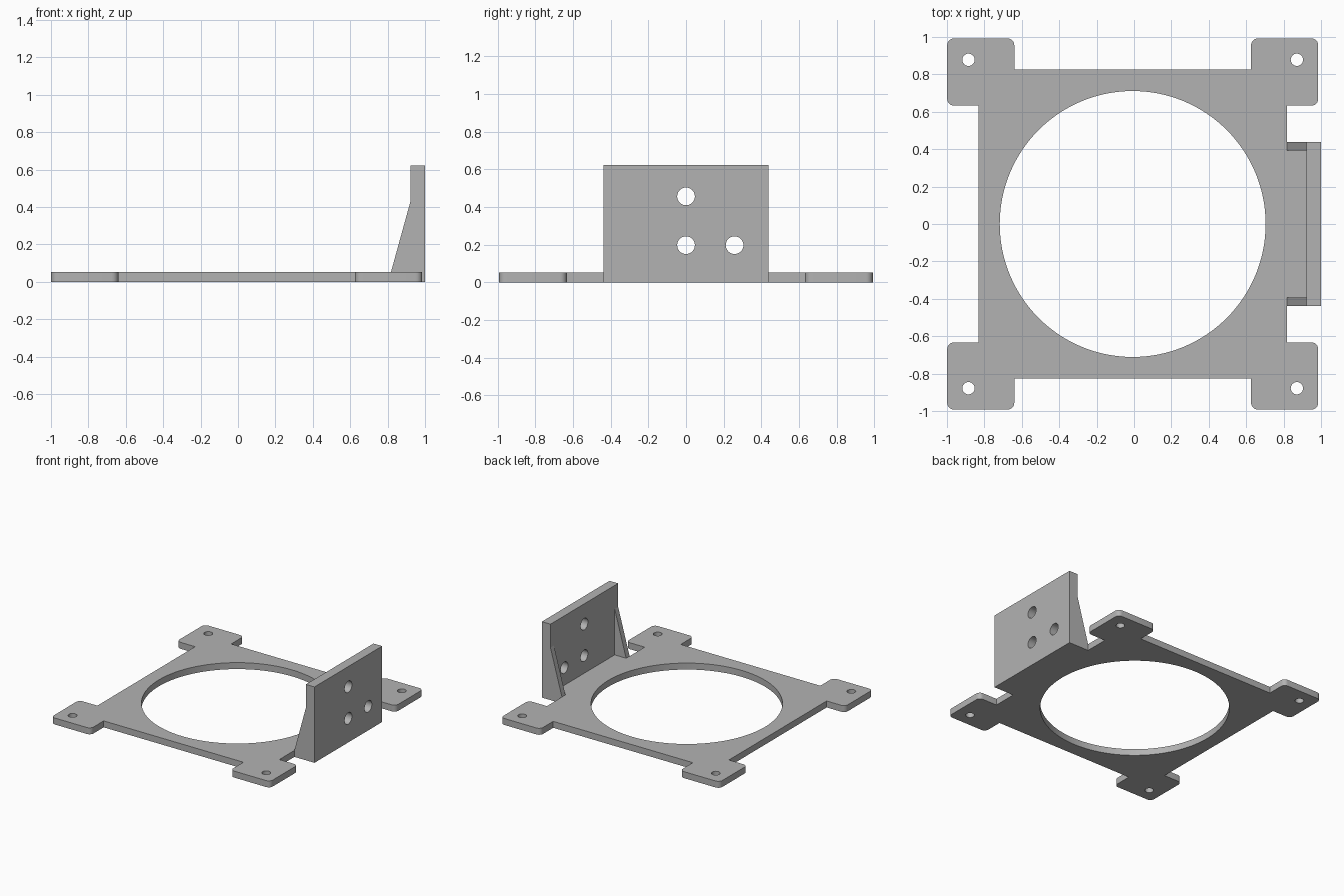
import bpy, bmesh
from math import sin, cos, pi, radians
from mathutils import Matrix, Vector

cube = bpy.data.objects.get("Cube")
if cube:
    bpy.data.objects.remove(cube, do_unlink=True)

grey = bpy.data.materials.new("plain grey")
grey.use_nodes = True
colour = (0.45, 0.45, 0.45, 1)
grey.diffuse_color = colour
grey.node_tree.nodes["Principled BSDF"].inputs["Base Color"].default_value = colour


def circle(x, y, radius, sides=32):
    return [(x + radius * cos(2 * pi * i / sides), y + radius * sin(2 * pi * i / sides))
            for i in range(sides)]


def rounded(before, corner, after, radius, steps=6):
    """Arc that replaces a right-angled corner."""
    c = Vector(corner)
    a = (Vector(before) - c).normalized() * radius
    b = (Vector(after) - c).normalized() * radius
    return [tuple(c + a * (1 - sin(t)) + b * (1 - cos(t)))
            for t in (pi / 2 * i / steps for i in range(steps + 1))]


def sheet(name, loops, thickness, matrix):
    """Flat part cut from an outline and its holes, thickened about its middle."""
    curve = bpy.data.curves.new(name, "CURVE")
    curve.dimensions = "2D"
    curve.fill_mode = "BOTH"
    curve.extrude = thickness / 2
    for loop in loops:
        spline = curve.splines.new("POLY")
        spline.points.add(len(loop) - 1)
        for point, (x, y) in zip(spline.points, loop):
            point.co = (x, y, 0, 1)
        spline.use_cyclic_u = True
    obj = bpy.data.objects.new(name, curve)
    bpy.context.collection.objects.link(obj)
    bpy.ops.object.select_all(action="DESELECT")
    obj.select_set(True)
    bpy.context.view_layer.objects.active = obj
    bpy.ops.object.convert(target="MESH")
    obj = bpy.context.object
    obj.name = name
    mesh = obj.data
    mesh.transform(matrix)
    bm = bmesh.new()
    bm.from_mesh(mesh)
    bmesh.ops.remove_doubles(bm, verts=bm.verts, dist=0.0001)
    bmesh.ops.recalc_face_normals(bm, faces=bm.faces)
    bm.to_mesh(mesh)
    bm.free()
    mesh.materials.clear()
    mesh.materials.append(grey)
    bpy.ops.object.shade_smooth_by_angle(angle=radians(30))
    return obj


# Main dimensions
offset = -0.007
half, body, inner = 0.992, 0.825, 0.633
thick = 0.053
wall_inside, wall_half, wall_top = 0.922, 0.438, 0.622

# Base plate: four rounded tabs, tongue under the bracket, large opening
tab = [(body, inner), (half, inner), (half, half), (inner, half), (inner, body)]
quarter = [tab[0]]
for i in (1, 2, 3):
    quarter += rounded(tab[i - 1], tab[i], tab[i + 1], 0.036)
quarter.append(tab[4])
outline = []
for turn in range(4):
    outline += quarter
    quarter = [(-y, x) for x, y in quarter]
tongue = wall_inside - offset
outline += [(body, -wall_half), (tongue, -wall_half), (tongue, wall_half), (body, wall_half)]
holes = [circle(sx * 0.878, sy * 0.878, 0.033) for sx in (-1, 1) for sy in (-1, 1)]
sheet("base_plate", [outline, circle(0, 0, 0.711, 128)] + holes, thick,
      Matrix.Translation((offset, 0, thick / 2)))

# Upright bracket wall with three bolt holes
wall = [(-wall_half, 0), (wall_half, 0), (wall_half, wall_top), (-wall_half, wall_top)]
bolts = [circle(y, z, 0.047) for y, z in ((0, 0.456), (0, 0.197), (0.258, 0.197))]
stand = Matrix(((0, 0, 1, (wall_inside + 1) / 2), (1, 0, 0, 0), (0, 1, 0, 0), (0, 0, 0, 1)))
sheet("bracket_wall", [wall] + bolts, 1 - wall_inside, stand)

# Tapered gussets at both ends of the wall
rib = 0.045
profile = [(body + offset, thick), (wall_inside, thick), (wall_inside, 0.43)]
for side, name in ((-1, "right_gusset"), (1, "left_gusset")):
    sheet(name, [profile], rib,
          Matrix.Translation((0, side * (wall_half - rib / 2), 0)) @ Matrix.Rotation(pi / 2, 4, "X"))
